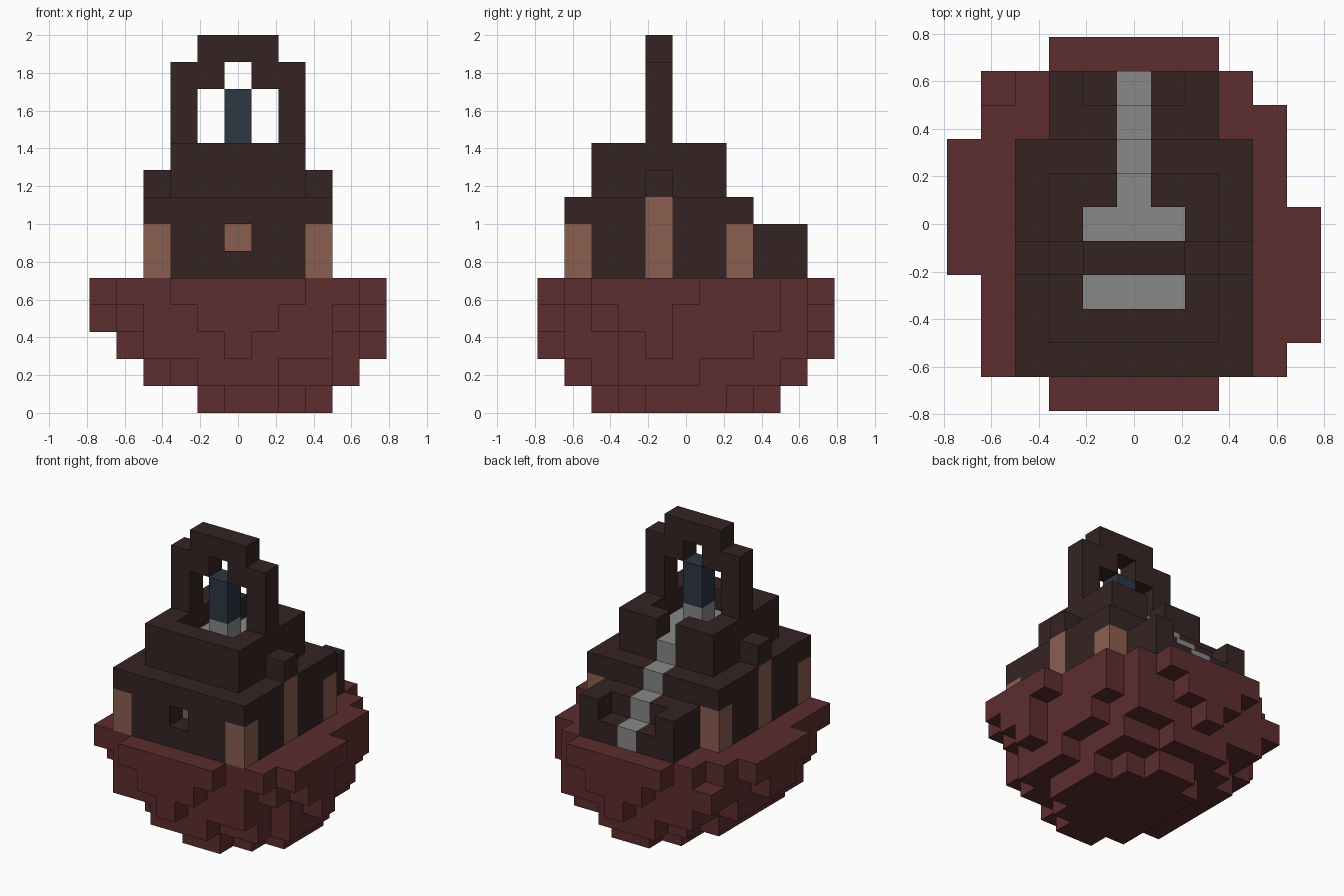
import bpy
import bmesh
from itertools import product
from mathutils import Vector

U = 1 / 7  # edge length of one block

if "Cube" in bpy.data.objects:
    bpy.data.objects.remove(bpy.data.objects["Cube"], do_unlink=True)


def linear(c):
    c /= 255
    return c / 12.92 if c <= 0.04045 else ((c + 0.055) / 1.055) ** 2.4


def material(name, r, g, b):
    mat = bpy.data.materials.new(name)
    mat.use_nodes = True
    color = (linear(r), linear(g), linear(b), 1)
    mat.diffuse_color = color
    bsdf = mat.node_tree.nodes["Principled BSDF"]
    bsdf.inputs["Base Color"].default_value = color
    bsdf.inputs["Roughness"].default_value = 0.9
    return mat


RED = material("red_rock", 93, 45, 46)
DARK = material("dark_brick", 54, 36, 36)
TAN = material("tan_post", 139, 95, 80)
GREY = material("grey_stone", 136, 136, 136)
BLUE = material("slate_blue", 45, 55, 67)


def cells(*boxes):
    """Block cells in inclusive ranges (x0, x1, y0, y1, z0, z1)."""
    found = set()
    for x0, x1, y0, y1, z0, z1 in boxes:
        found |= set(product(range(x0, x1 + 1), range(y0, y1 + 1), range(z0, z1 + 1)))
    return found


def mirrored(found):
    return found | {(-x, y, z) for x, y, z in found}


def build(name, found, mat):
    """Skin a set of block cells with its exposed square faces."""
    bm = bmesh.new()
    corners = {}

    def vert(p):
        key = tuple(round(c * 2) for c in p)
        if key not in corners:
            corners[key] = bm.verts.new(p * U)
        return corners[key]

    for cell in found:
        center = Vector(cell) + Vector((0, 0, 0.5))
        for axis, sign in product(range(3), (-1, 1)):
            n = Vector((0, 0, 0))
            n[axis] = sign
            if tuple(int(a + b) for a, b in zip(cell, n)) in found:
                continue
            a = Vector((0, 0, 0))
            a[(axis + 1) % 3] = 0.5
            b = n.cross(a)
            mid = center + n / 2
            bm.faces.new([vert(mid + s * a + t * b)
                          for s, t in ((-1, -1), (1, -1), (1, 1), (-1, 1))])
    mesh = bpy.data.meshes.new(name)
    bm.to_mesh(mesh)
    bm.free()
    mesh.materials.append(mat)
    obj = bpy.data.objects.new(name, mesh)
    bpy.context.collection.objects.link(obj)
    return obj


# Floating rock: rounded layers that shrink downwards
rock = cells(
    (-4, 4, -4, 4, 4, 4),
    (-4, 4, -3, 3, 3, 3), (-3, 3, -4, 4, 3, 3),
    (-3, 3, -4, 4, 2, 2), (-4, 4, -2, 2, 2, 2),
    (-3, 3, -2, 2, 1, 1), (-2, 3, -3, 3, 1, 1), (-1, 1, -4, 4, 1, 1), (4, 4, -2, 0, 1, 1),
    (-1, 2, -2, 2, 0, 0), (0, 1, -3, 3, 0, 0), (3, 3, -1, 1, 0, 0),
)
rock -= cells((4, 4, 4, 4, 4, 4), (-4, -4, 4, 4, 4, 4))
rock |= cells((-4, -4, 4, 4, 3, 3))
build("rock", rock, RED)

# Tapering slabs hanging on the four sides of the rock
for side, fixed, middle, depth in (("front", -5, 0, 3), ("back", 5, 0, 3),
                                   ("right", 5, -1, 3), ("left", -5, 1, 2)):
    slab = set()
    for step in range(depth):
        lo, hi = middle - 2 + step, middle + 2 - step
        if side == "right":
            lo, hi = middle - 2 + step, middle + max(1 - step, 0)
        elif side == "left":
            lo, hi = middle - 2 + step, middle + 1 - step
        z = 4 - step
        if side in ("front", "back"):
            slab |= cells((lo, hi, fixed, fixed, z, z))
        else:
            slab |= cells((fixed, fixed, lo, hi, z, z))
    build(side + "_rock_slab", slab, RED)

# Tan posts at the hall corners and side centres
corner_posts = mirrored(cells((3, 3, -4, -4, 5, 6), (3, 3, 2, 2, 5, 6)))
side_posts = mirrored(cells((3, 3, -1, -1, 5, 7)))
window_back = cells((0, 0, -3, -3, 6, 6))
build("corner_posts", corner_posts, TAN)
build("side_posts", side_posts, TAN)
build("window_back", window_back, TAN)

# Grey floor on the roof and the stairs leading up from the back
roof_floor = cells((-1, 1, -2, 0, 8, 8), (0, 0, 1, 1, 8, 8))
stairs = cells((0, 0, 2, 2, 5, 7), (0, 0, 3, 3, 5, 6), (0, 0, 4, 4, 5, 5))
build("roof_floor", roof_floor, GREY)
build("stairs", stairs, GREY)

# Lower hall with a window recess
window = cells((0, 0, -4, -4, 6, 6))
hall = cells((-3, 3, -4, 2, 5, 7))
build("hall", hall - corner_posts - side_posts - window - window_back - stairs, DARK)
build("post_caps", mirrored(cells((3, 3, -1, -1, 8, 8))), DARK)

# Upper storey, open in the middle
upper = cells((-2, 2, -3, 1, 8, 9))
opening = cells((-1, 1, -2, 0, 9, 9), (0, 0, 1, 1, 9, 9))
build("upper_storey", upper - opening - roof_floor, DARK)

# Walls flanking the stairs
flank = mirrored(cells((1, 2, 3, 4, 5, 6))) - mirrored(cells((1, 1, 4, 4, 6, 6)))
build("stair_walls", flank, DARK)

# Arch over the blue pillar on its grey base
arch = mirrored(cells((2, 2, -1, -1, 10, 12), (1, 1, -1, -1, 12, 13), (0, 0, -1, -1, 13, 13)))
build("arch", arch, DARK)
build("pillar_base", cells((0, 0, -1, -1, 9, 9)), GREY)
build("pillar", cells((0, 0, -1, -1, 10, 11)), BLUE)
